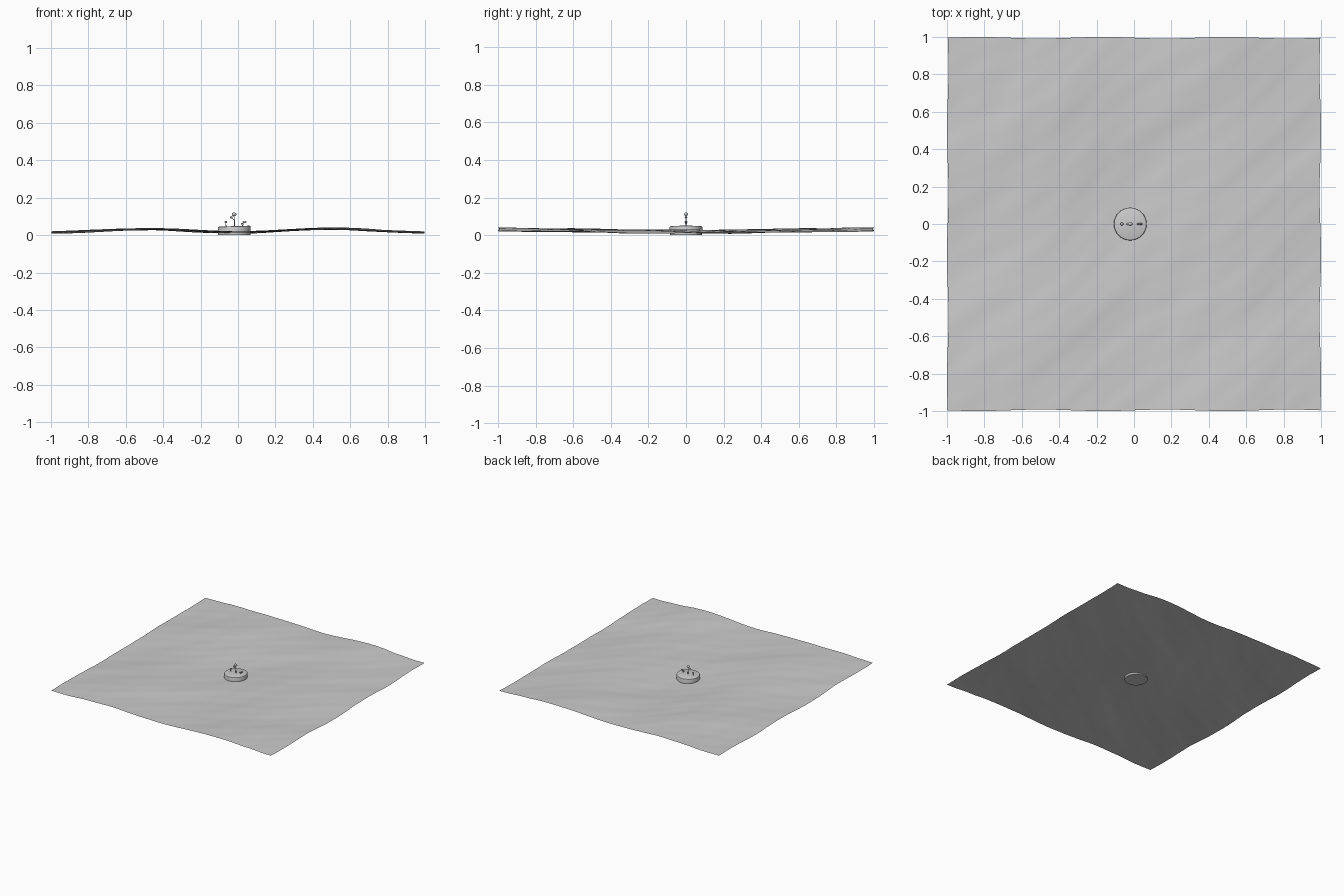
import bpy, bmesh
from math import sin, cos, pi
from mathutils import Vector

cube = bpy.data.objects.get("Cube")
if cube:
    bpy.data.objects.remove(cube)

grey = bpy.data.materials.new("plain grey")
grey.use_nodes = True
colour = (0.6, 0.6, 0.6, 1)
grey.diffuse_color = colour
grey.node_tree.nodes["Principled BSDF"].inputs["Base Color"].default_value = colour


def finish(name, bm, smooth=True):
    mesh = bpy.data.meshes.new(name)
    bmesh.ops.recalc_face_normals(bm, faces=bm.faces)
    bm.to_mesh(mesh)
    bm.free()
    mesh.materials.append(grey)
    for poly in mesh.polygons:
        poly.use_smooth = smooth
    obj = bpy.data.objects.new(name, mesh)
    bpy.context.collection.objects.link(obj)
    return obj


def swell(x, y):
    # long swells along x and y, with finer diagonal ripples on top
    z = 0.024 - 0.008 * cos(2 * pi * x) - 0.004 * cos(pi * y)
    z += 0.003 * sin(pi * (x - 2 * y))
    z += 0.0016 * sin(3 * pi * (x - y) + sin(2 * pi * y))
    z += 0.0008 * sin(pi * (7 * x - 5 * y) + 2 * sin(pi * (x + y)))
    z += 0.0004 * sin(pi * (9 * x - 13 * y) + 2 * cos(2 * pi * x))
    return z


# Wavy water sheet with gently wandering edges
bm = bmesh.new()
bmesh.ops.create_grid(bm, x_segments=96, y_segments=96, size=1)
for v in bm.verts:
    x, y = v.co.x, v.co.y
    v.co.z = swell(x, y)
    v.co.x -= x * 0.004 * (1 + sin(3 * pi * y))
    v.co.y -= y * 0.004 * (1 + sin(3 * pi * x))
water = finish("water_sheet", bm)
for poly in water.data.polygons:
    if poly.normal.z < 0:
        poly.flip()

# Low round island, slightly uneven around its rim
CENTRE = Vector((-0.02, 0, 0))
bm = bmesh.new()
bmesh.ops.create_cone(bm, cap_ends=True, segments=32, radius1=0.086,
                      radius2=0.088, depth=0.048)
for v in bm.verts:
    v.co.z += 0.024
rim = [e for e in bm.edges if all(v.co.z > 0.04 for v in e.verts)]
bmesh.ops.bevel(bm, geom=rim, offset=0.007, segments=2, affect='EDGES', profile=0.5)
for v in bm.verts:
    v.co.z += 0.03 * v.co.x * (v.co.z > 0.03)
    v.co += CENTRE
island = finish("island", bm)
island.select_set(True)
bpy.context.view_layer.objects.active = island
bpy.ops.object.shade_smooth_by_angle()


def stem(name, start, end, radius):
    start, end = Vector(start), Vector(end)
    axis = end - start
    bm = bmesh.new()
    bmesh.ops.create_cone(bm, cap_ends=True, segments=8, radius1=radius,
                          radius2=radius * 0.7, depth=axis.length)
    turn = axis.to_track_quat('Z', 'Y')
    for v in bm.verts:
        v.co = turn @ v.co + (start + end) / 2
    finish(name, bm)


def crown(name, centre, size):
    bm = bmesh.new()
    bmesh.ops.create_icosphere(bm, subdivisions=2, radius=1)
    for v in bm.verts:
        v.co = Vector(centre) + v.co * Vector(size)
    finish(name, bm)


# Tall middle plant with a side branch
stem("tall_stem", (-0.018, 0, 0.045), (-0.021, 0, 0.108), 0.003)
crown("tall_crown", (-0.021, 0, 0.111), (0.013, 0.011, 0.01))
stem("side_branch", (-0.019, 0, 0.08), (-0.036, 0, 0.094), 0.002)
crown("side_crown", (-0.036, 0, 0.095), (0.007, 0.007, 0.006))

# Small plants on either side
stem("left_stem", (0.022, 0, 0.045), (0.034, 0, 0.068), 0.002)
crown("left_crown", (0.035, 0, 0.07), (0.011, 0.005, 0.006))
crown("left_bud", (0.021, 0, 0.061), (0.006, 0.005, 0.005))
stem("right_stem", (-0.064, 0, 0.04), (-0.065, 0, 0.068), 0.002)
crown("right_crown", (-0.065, 0, 0.07), (0.008, 0.008, 0.006))
